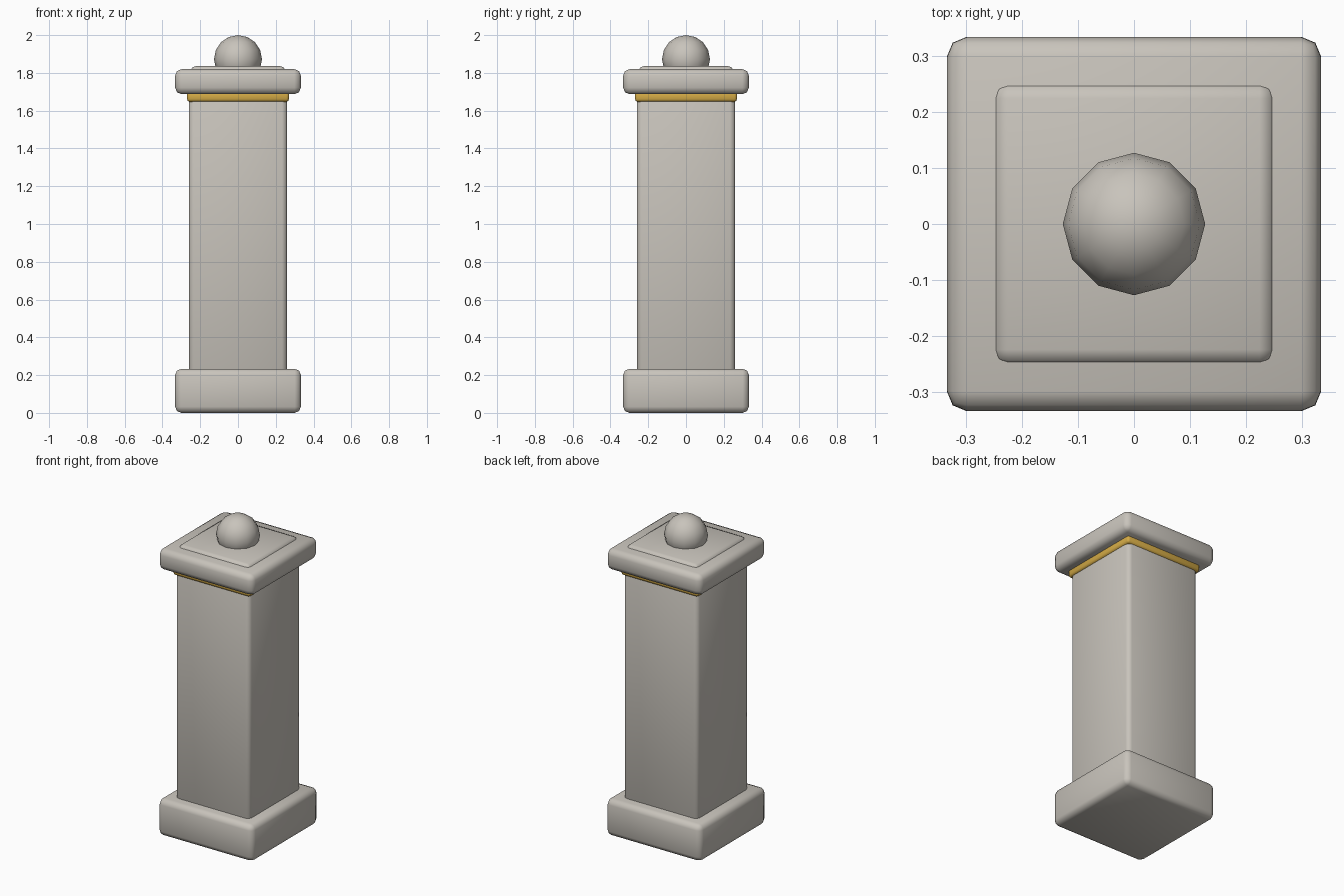
import bpy
import math

cube = bpy.data.objects.get("Cube")
if cube:
    bpy.data.objects.remove(cube, do_unlink=True)


def make_material(name, color):
    mat = bpy.data.materials.new(name)
    mat.use_nodes = True
    mat.diffuse_color = color
    mat.node_tree.nodes["Principled BSDF"].inputs["Base Color"].default_value = color
    return mat


stone = make_material("pale stone", (0.58, 0.55, 0.50, 1))
gold = make_material("gold", (0.65, 0.40, 0.06, 1))


def finish(obj, name, mat):
    obj.name = name
    obj.data.materials.append(mat)
    bpy.ops.object.shade_smooth_by_angle(angle=math.radians(50))


def rounded_block(name, width, bottom, top, bevel, mat):
    """Square block with softly rounded edges, between two heights."""
    bpy.ops.mesh.primitive_cube_add(size=1, location=(0, 0, (bottom + top) / 2))
    obj = bpy.context.object
    obj.scale = (width, width, top - bottom)
    bpy.ops.object.transform_apply(location=False, rotation=False, scale=True)
    mod = obj.modifiers.new("rounded edges", "BEVEL")
    mod.width = bevel
    mod.segments = 2
    bpy.ops.object.modifier_apply(modifier=mod.name)
    finish(obj, name, mat)


# Square pillar, from the ground up
rounded_block("plinth", 0.666, 0.0, 0.233, 0.033, stone)
rounded_block("shaft", 0.52, 0.18, 1.68, 0.027, stone)
rounded_block("gold_band", 0.54, 1.647, 1.70, 0.014, gold)
rounded_block("cap", 0.666, 1.687, 1.82, 0.035, stone)
rounded_block("cap_step", 0.502, 1.767, 1.836, 0.027, stone)

# Ball finial
bpy.ops.mesh.primitive_uv_sphere_add(segments=12, ring_count=8, radius=0.127,
                                     location=(0, 0, 1.873))
finish(bpy.context.object, "ball_finial", stone)
